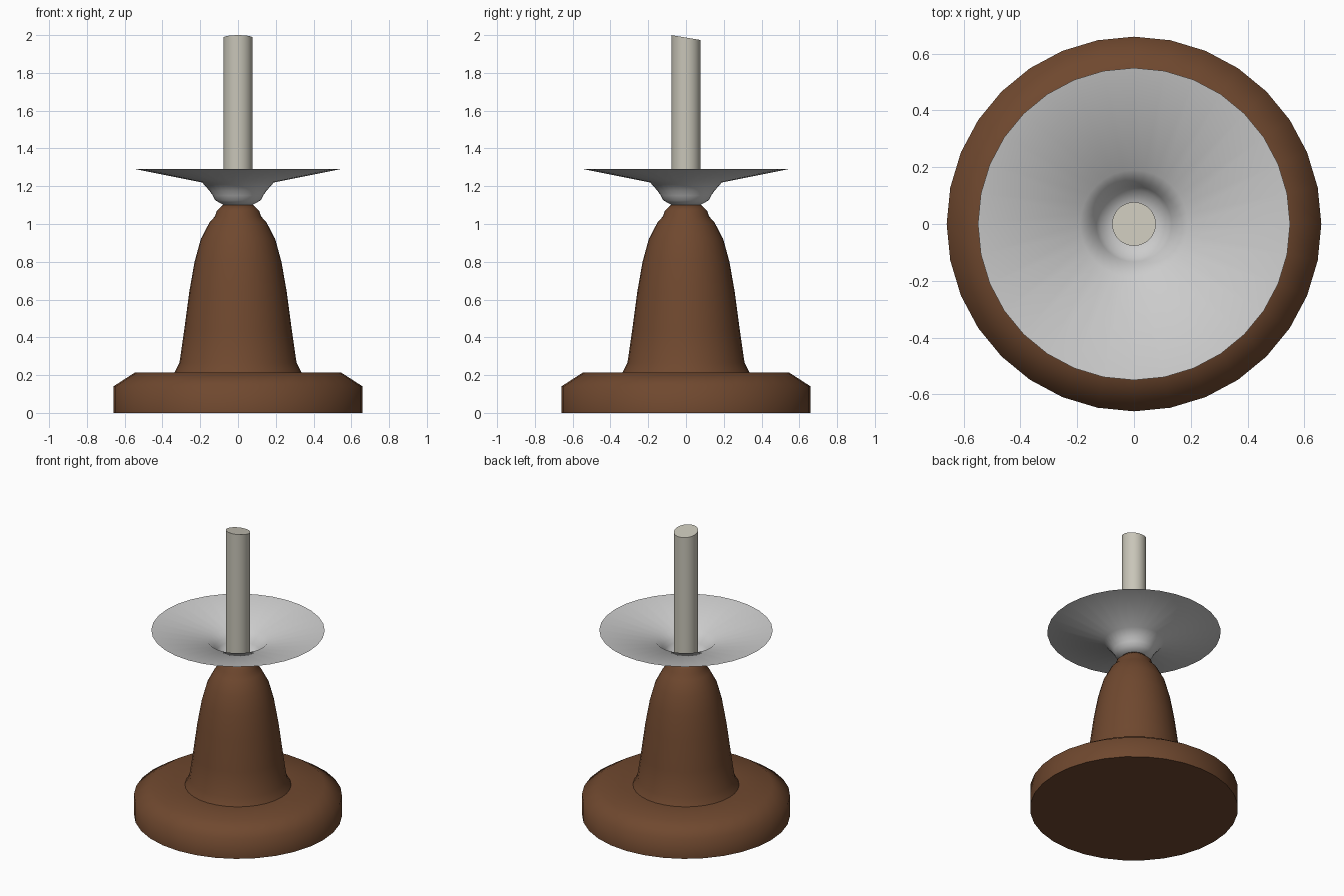
import bpy, bmesh, math

if "Cube" in bpy.data.objects:
    bpy.data.objects.remove(bpy.data.objects["Cube"])

SIDES = 32


def paint(name, colour):
    mat = bpy.data.materials.new(name)
    mat.diffuse_color = (*colour, 1)
    mat.use_nodes = True
    mat.node_tree.nodes["Principled BSDF"].inputs["Base Color"].default_value = mat.diffuse_color
    return mat


def lathe(name, profile, mat=None, cap_bottom=False, cap_top=False, top_slope=0, smooth=61):
    """Revolve (radius, z) points around z; top_slope tilts the last ring along y."""
    bm = bmesh.new()
    rings = []
    for k, (r, z) in enumerate(profile):
        slope = top_slope if k == len(profile) - 1 else 0
        ring = []
        for i in range(SIDES):
            a = 2 * math.pi * i / SIDES
            y = r * math.sin(a)
            ring.append(bm.verts.new((r * math.cos(a), y, z + slope * y)))
        rings.append(ring)
    for low, high in zip(rings, rings[1:]):
        for i in range(SIDES):
            j = (i + 1) % SIDES
            bm.faces.new((low[i], low[j], high[j], high[i]))
    if cap_bottom:
        bm.faces.new(rings[0][::-1])
    if cap_top:
        bm.faces.new(rings[-1])
    mesh = bpy.data.meshes.new(name)
    bm.to_mesh(mesh)
    bm.free()
    obj = bpy.data.objects.new(name, mesh)
    bpy.context.collection.objects.link(obj)
    if mat:
        mesh.materials.append(mat)
    bpy.ops.object.select_all(action='DESELECT')
    obj.select_set(True)
    bpy.context.view_layer.objects.active = obj
    bpy.ops.object.shade_smooth_by_angle(angle=math.radians(smooth))
    return obj


wood = paint("wood", (0.16, 0.065, 0.028))
wax = paint("wax", (0.58, 0.56, 0.48))

# Turned wooden foot and stem
lathe("wooden_stand", [
    (0.66, 0), (0.66, 0.14), (0.547, 0.213), (0.337, 0.213), (0.31, 0.265),
    (0.286, 0.43), (0.258, 0.64), (0.23, 0.80), (0.197, 0.92), (0.15, 1.01),
    (0.122, 1.04), (0.112, 1.07), (0.08, 1.10)],
    wood, cap_bottom=True, cap_top=True)

# Thin metal drip dish, open above
lathe("drip_dish", [
    (0.075, 1.10), (0.12, 1.125), (0.133, 1.15), (0.15, 1.175),
    (0.19, 1.22), (0.55, 1.292)], cap_bottom=True)

# Candle with a slanted top
lathe("candle", [(0.077, 1.102), (0.077, 1.987)], wax,
      cap_bottom=True, cap_top=True, top_slope=-0.165)
